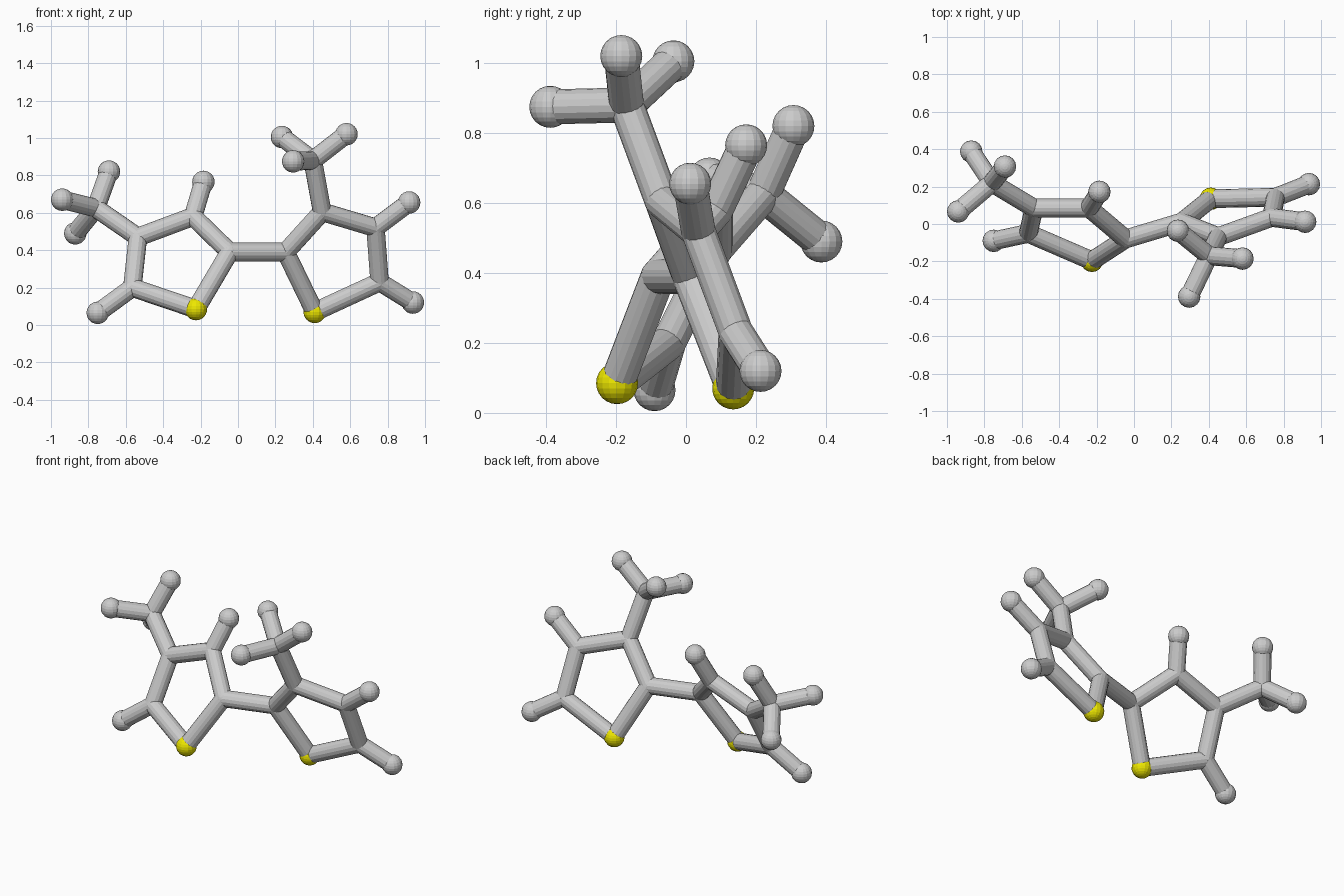
import bpy
from mathutils import Vector

if "Cube" in bpy.data.objects:
    bpy.data.objects.remove(bpy.data.objects["Cube"])

BALL_R, TUBE_R, SIDES = 0.06, 0.05, 16

# Atom centres: c = carbon joint, s = sulphur, h = hydrogen
ATOMS = {
    # left ring
    "c_l2": (-0.045, -0.08, 0.39), "s_l": (-0.225, -0.197, 0.085),
    "c_l5": (-0.565, -0.05, 0.20), "c_l4": (-0.535, 0.085, 0.47),
    "c_l3": (-0.24, 0.085, 0.58),
    "h_l5": (-0.75, -0.09, 0.065), "h_l3": (-0.185, 0.172, 0.765),
    # left methyl group
    "c_lm": (-0.76, 0.22, 0.625), "h_lm1": (-0.69, 0.307, 0.82),
    "h_lm2": (-0.94, 0.067, 0.67), "h_lm3": (-0.87, 0.387, 0.49),
    # right ring
    "c_r2": (0.255, 0.01, 0.39), "s_r": (0.41, 0.135, 0.07),
    "c_r5": (0.757, 0.143, 0.23), "c_r4": (0.735, 0.035, 0.52),
    "c_r3": (0.45, -0.068, 0.605),
    "h_r5": (0.935, 0.213, 0.12), "h_r4": (0.915, 0.012, 0.655),
    # right methyl group
    "c_rm": (0.40, -0.17, 0.88), "h_rm1": (0.58, -0.185, 1.02),
    "h_rm2": (0.235, -0.036, 1.005), "h_rm3": (0.295, -0.388, 0.875),
}

BONDS = [("c_l2", "c_r2")]
for k in "lr":
    ring = [f"c_{k}2", f"s_{k}", f"c_{k}5", f"c_{k}4", f"c_{k}3"]
    BONDS += list(zip(ring, ring[1:] + ring[:1]))
    BONDS += [(f"c_{k}m", f"h_{k}m{i}") for i in (1, 2, 3)]
    BONDS.append((f"c_{k}5", f"h_{k}5"))
BONDS += [("c_l4", "c_lm"), ("c_l3", "h_l3"), ("c_r3", "c_rm"), ("c_r4", "h_r4")]

yellow = bpy.data.materials.new("sulphur_yellow")
yellow.diffuse_color = (0.85, 0.8, 0.0, 1)
yellow.use_nodes = True
yellow.node_tree.nodes["Principled BSDF"].inputs["Base Color"].default_value = yellow.diffuse_color


def ball(name, pos, radius):
    bpy.ops.mesh.primitive_uv_sphere_add(segments=SIDES, ring_count=12,
                                         radius=radius, location=pos)
    bpy.context.object.name = name
    return bpy.context.object


def tube(name, a, b):
    a, b = Vector(a), Vector(b)
    d = b - a
    bpy.ops.mesh.primitive_cylinder_add(
        vertices=SIDES, radius=TUBE_R, depth=d.length, location=(a + b) / 2,
        rotation=d.to_track_quat('Z', 'Y').to_euler())
    bpy.context.object.name = name


# Balls: carbons are flush with the tubes, the others bulge slightly
KINDS = {"c": ("carbon", TUBE_R), "s": ("sulphur", BALL_R), "h": ("hydrogen", BALL_R)}
for key, pos in ATOMS.items():
    kind, radius = KINDS[key[0]]
    ob = ball(f"{kind}_{key[2:]}", pos, radius)
    if key[0] == "s":
        ob.data.materials.append(yellow)

# Bonds between the atoms
for a, b in BONDS:
    tube(f"bond_{a}_{b}", ATOMS[a], ATOMS[b])
